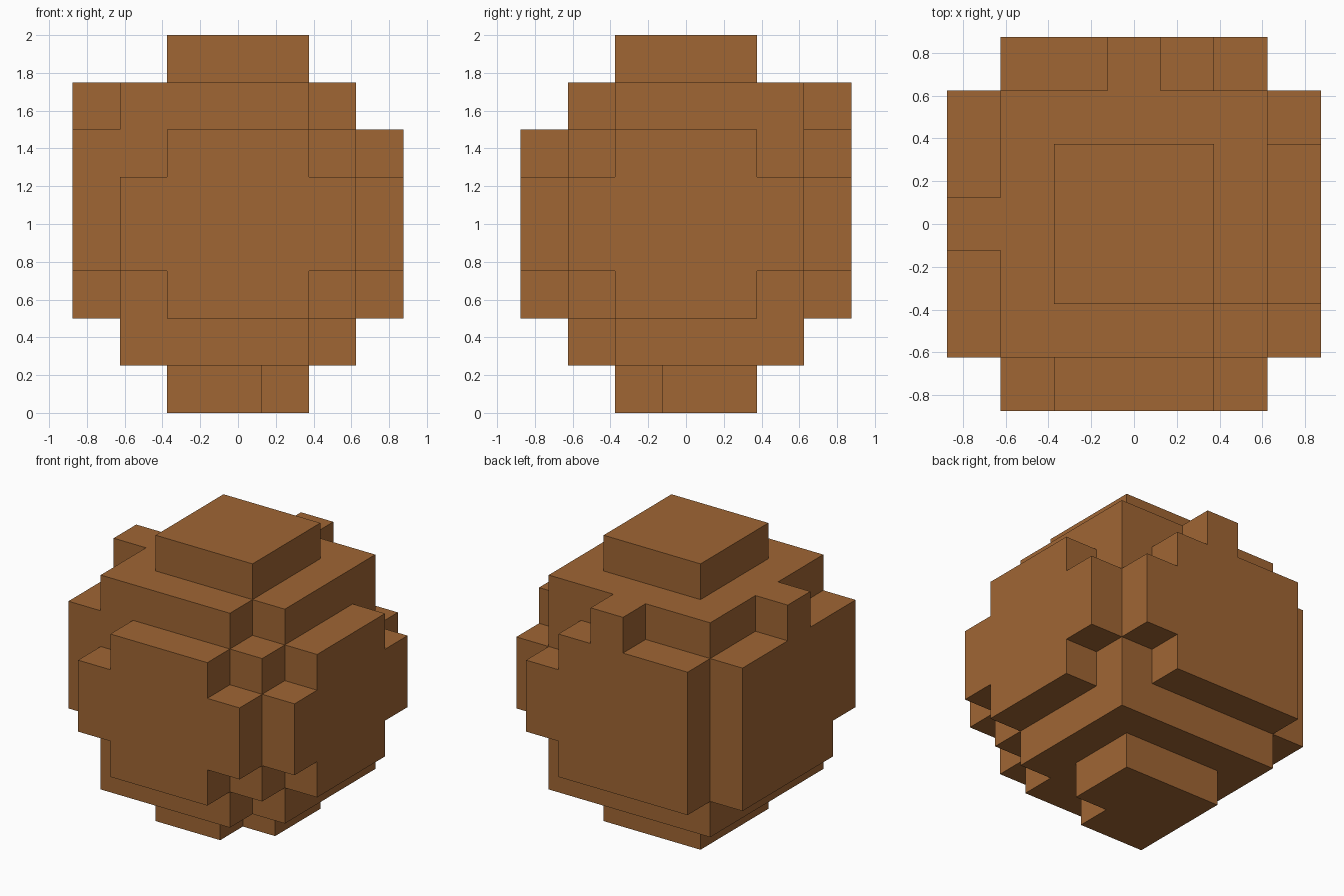
import bpy
import bmesh
from math import radians
from mathutils import Vector

cube = bpy.data.objects.get("Cube")
if cube:
    bpy.data.objects.remove(cube, do_unlink=True)

CELL = 0.25
ORIGIN = Vector((-0.875, -0.875, 0))


def box(low, high):
    """Grid cells from low up to, but not including, high."""
    return {(x, y, z)
            for x in range(low[0], high[0])
            for y in range(low[1], high[1])
            for z in range(low[2], high[2])}


# Blocky round body, with one chipped edge above and below
body = box((1, 1, 1), (6, 6, 7)) - {(5, 1, 1), (5, 1, 6)}

# Square cap, and base with a missing corner
cap = box((2, 2, 7), (5, 5, 8))
base = box((2, 2, 0), (5, 5, 1)) - {(4, 2, 0)}

# Raised panels on the four sides
front_panel = box((1, 0, 3), (6, 1, 5)) | box((2, 0, 2), (5, 1, 6))
left_panel = box((6, 1, 3), (7, 6, 5)) | box((6, 2, 2), (7, 5, 6))
back_panel = box((1, 6, 2), (5, 7, 6)) | box((5, 6, 3), (6, 7, 5)) | {(3, 6, 6)}
right_panel = box((0, 2, 2), (1, 6, 6)) | box((0, 1, 3), (1, 2, 6)) | {(0, 3, 6)}

cells = body | cap | base | front_panel | left_panel | back_panel | right_panel

# Outer skin: only the cell sides that face empty space
bm = bmesh.new()
for cell in sorted(cells):
    centre = ORIGIN + (Vector(cell) + Vector((0.5, 0.5, 0.5))) * CELL
    for axis in range(3):
        for sign in (-1, 1):
            step = [0, 0, 0]
            step[axis] = sign
            if tuple(c + s for c, s in zip(cell, step)) in cells:
                continue
            out = Vector(step) * CELL / 2
            u = Vector((out.y, out.z, out.x))
            v = out.cross(u).normalized() * CELL / 2
            corners = (-u - v, u - v, u + v, v - u)
            bm.faces.new([bm.verts.new(centre + out + c) for c in corners])

# Weld the skin and merge flat regions
bmesh.ops.remove_doubles(bm, verts=bm.verts, dist=CELL / 100)
bmesh.ops.dissolve_limit(bm, angle_limit=radians(1), verts=bm.verts, edges=bm.edges)

# Single warm brown material
brown = bpy.data.materials.new("warm_brown")
brown.use_nodes = True
colour = (0.352, 0.133, 0.034, 1)
brown.diffuse_color = colour
shader = next(n for n in brown.node_tree.nodes if n.type == "BSDF_PRINCIPLED")
shader.inputs["Base Color"].default_value = colour

mesh = bpy.data.meshes.new("blocky_ball")
bm.to_mesh(mesh)
bm.free()
mesh.materials.append(brown)
bpy.context.collection.objects.link(bpy.data.objects.new("blocky_ball", mesh))
